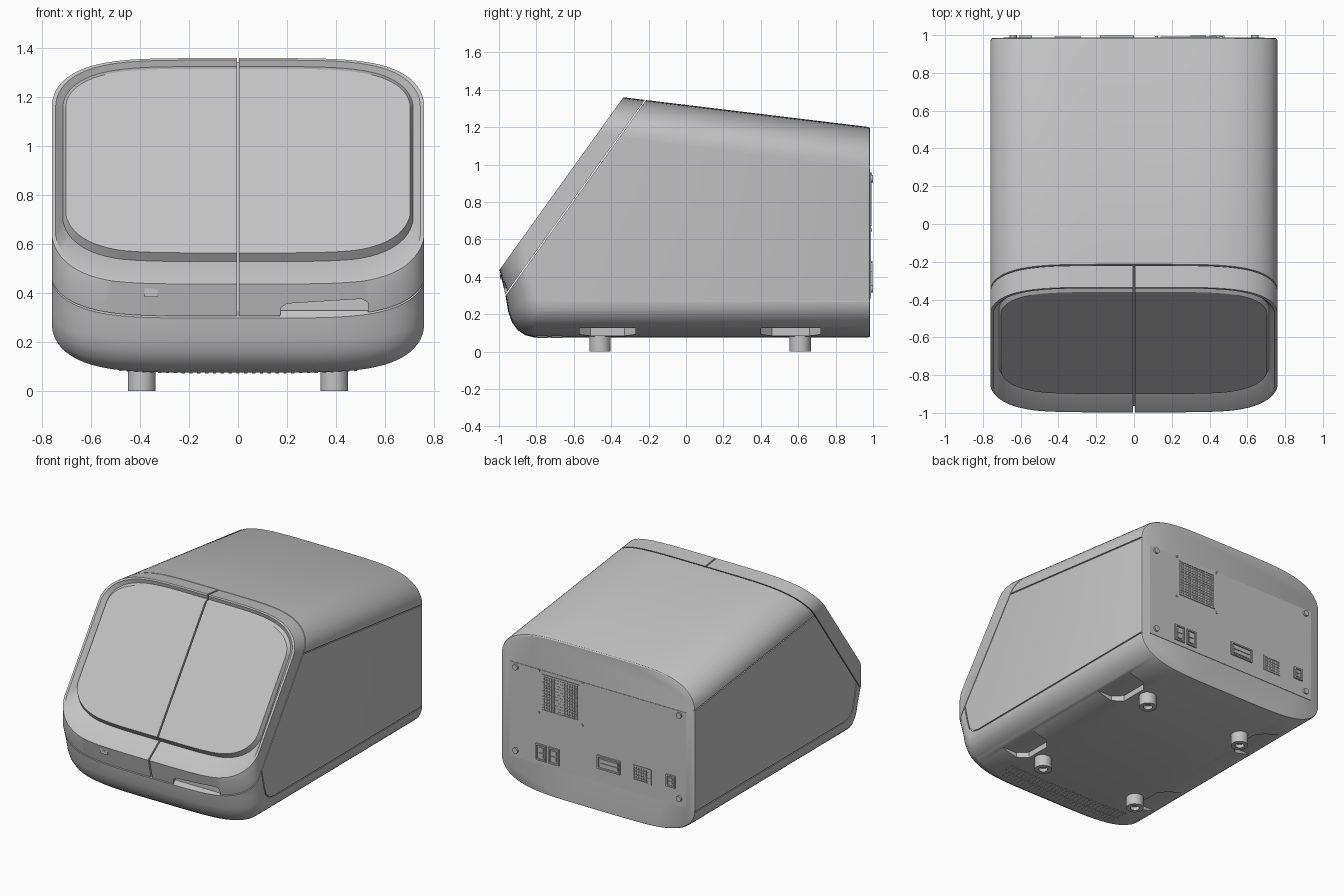
import bpy, bmesh, math
from mathutils import Vector

cube = bpy.data.objects.get("Cube")
if cube:
    bpy.data.objects.remove(cube, do_unlink=True)

W = 0.76                                  # half width of the housing
SLOPE = 0.121                             # fall of the lid towards the back
U = Vector((0, 0.583, 0.812)).normalized()   # up along the slanted front
N = Vector((0, U.z, -U.y))                # into the slanted front
FRONT = Vector((0, -0.995, 0.44))
SEAM = Vector((0, -0.22, 1.34))
parts = []

grey = bpy.data.materials.new("light grey")
grey.use_nodes = True
grey.diffuse_color = (0.55, 0.55, 0.55, 1)
grey.node_tree.nodes["Principled BSDF"].inputs["Base Color"].default_value = (0.55, 0.55, 0.55, 1)


def bow(x, depth):
    t = min(abs(x) / W, 1)
    return depth * (1 - math.sqrt(1 - t ** 5))


def add(name, bm):
    bmesh.ops.recalc_face_normals(bm, faces=bm.faces)
    me = bpy.data.meshes.new(name)
    bm.to_mesh(me)
    bm.free()
    ob = bpy.data.objects.new(name, me)
    bpy.context.collection.objects.link(ob)
    parts.append(ob)
    return ob


def loft(name, rings):
    """Closed solid through rings of equal length."""
    bm = bmesh.new()
    rows = [[bm.verts.new(p) for p in r] for r in rings]
    n = len(rows[0])
    for a, b in zip(rows, rows[1:]):
        for i in range(n):
            j = (i + 1) % n
            bm.faces.new((a[i], a[j], b[j], b[i]))
    bm.faces.new(rows[0])
    bm.faces.new(rows[-1])
    return add(name, bm)


def box(name, x, y, z):
    return loft(name, [[(a, y[0], z[0]), (a, y[1], z[0]), (a, y[1], z[1]), (a, y[0], z[1])] for a in x])


def cylinder(name, centre, radius, depth, along_y=False):
    bm = bmesh.new()
    bmesh.ops.create_cone(bm, cap_ends=True, segments=32, radius1=radius, radius2=radius, depth=depth)
    if along_y:
        for v in bm.verts:
            v.co = (v.co.x, v.co.z, v.co.y)
    bmesh.ops.translate(bm, verts=bm.verts, vec=centre)
    return add(name, bm)


def boolean(ob, tool, op='DIFFERENCE'):
    mod = ob.modifiers.new("cut", 'BOOLEAN')
    mod.operation, mod.object, mod.solver = op, tool, 'EXACT'
    bpy.context.view_layer.update()
    me = bpy.data.meshes.new_from_object(ob.evaluated_get(bpy.context.evaluated_depsgraph_get()))
    ob.modifiers.clear()
    ob.data = me
    parts.remove(tool)
    bpy.data.objects.remove(tool, do_unlink=True)


def slice_off(bm, co, no):
    """Remove everything on the normal side and close the cut."""
    geom = bm.verts[:] + bm.edges[:] + bm.faces[:]
    cut = bmesh.ops.bisect_plane(bm, geom=geom, dist=1e-5, plane_co=co, plane_no=no, clear_outer=True)["geom_cut"]
    edges = [e for e in cut if isinstance(e, bmesh.types.BMEdge)]
    return bmesh.ops.holes_fill(bm, edges=edges, sides=0)["faces"]


# Housing: bowed section running front to back, with a sloping lid
xs = [W * math.sin(math.pi * (i / 48 - 0.5)) for i in range(49)]


def section(y, k=1.0):
    drop = SLOPE * (y + 0.34)
    pts = [(x, 1.36 - bow(x, 0.21) - drop) for x in xs]
    pts += [(x, 0.075 + bow(x, 0.195)) for x in reversed(xs)]
    return [(x * k, y, 0.65 + (z - 0.65) * k) for x, z in pts]


body = loft("body", [section(-1.2), section(0.97), section(0.981, 0.994), section(0.985, 0.984)])

# Nose shape: side profile that curves back towards both sides
nose = [(-1.0, 1.8), (-1.0, 0.45), (-0.965, 0.3), (-0.95, 0.21), (-0.93, 0.155), (-0.9, 0.115),
        (-0.86, 0.088), (-0.8, 0.073), (-0.7, 0.05), (1.5, 0.05), (1.5, 1.8)]
rings = []
for x in [-0.9] + [x * 1.003 for x in xs] + [0.9]:
    rings.append([(x, y + (bow(x / 1.003, 0.16) if y < 1 else 0),
                   z + bow(x / 1.003, 0.17) * max(0, 1 - (z - 0.05) / 0.4)) for y, z in nose])
boolean(body, loft("nose_tool", rings), 'INTERSECT')

# Slanted front: dished rim, valley and raised screen
bm = bmesh.new()
bm.from_mesh(body.data)
bmesh.ops.remove_doubles(bm, verts=bm.verts, dist=1e-5)
face = max(slice_off(bm, FRONT, -N), key=lambda f: f.calc_area())
heights = [(v.co - FRONT).dot(U) for v in face.verts]
low, high = min(heights), max(heights)
for up, down, half, deep_low, deep_high in [(0.012, 0.01, 0.745, 0.0, 0.0),
                                            (0.145, 0.028, 0.715, 0.045, 0.02),
                                            (0.16, 0.05, 0.703, 0.005, 0.005)]:
    bmesh.ops.inset_individual(bm, faces=[face], thickness=0, depth=0)
    hs = [(v.co - FRONT).dot(U) for v in face.verts]
    lo, hi, wide = min(hs), max(hs), max(v.co.x for v in face.verts)
    for v, h in zip(list(face.verts), hs):
        t = (h - lo) / (hi - lo)
        p = FRONT + U * (low + up + t * (high - down - low - up)) + N * (deep_low + t * (deep_high - deep_low))
        p.x = v.co.x * half / wide
        v.co = p
bmesh.ops.recalc_face_normals(bm, faces=bm.faces)

# Split into a rear shell and two front doors
shell_bm = bm.copy()
slice_off(shell_bm, SEAM + N * 0.003, -N)
shell = add("shell", shell_bm)
doors = []
for side, name in ((1, "left_door"), (-1, "right_door")):
    door = bm.copy()
    slice_off(door, SEAM - N * 0.003, N)
    slice_off(door, (side * 0.005, 0, 0), (-side, 0, 0))
    doors.append(add(name, door))
bm.free()
parts.remove(body)
bpy.data.objects.remove(body, do_unlink=True)

# Card slot in the left door
slot = [(0.17, 0.28), (0.53, 0.3), (0.53, 0.362), (0.505, 0.376), (0.2, 0.357), (0.175, 0.34)]
boolean(doors[0], loft("slot_tool", [[(x, y, z) for x, z in slot] for y in (-1.1, -0.95)]))

# Button on the right door
box("button_frame", (-0.382, -0.328), (-0.991, -0.97), (0.384, 0.42))
box("button", (-0.372, -0.338), (-0.995, -0.97), (0.393, 0.411))


# Side panel seams
def groove(points, side):
    pts = [Vector(p) for p in points]
    a, b = [], []
    for i, p in enumerate(pts):
        d = (pts[min(i + 1, len(pts) - 1)] - pts[max(i - 1, 0)]).normalized()
        off = Vector((-d.y, d.x)) * 0.004
        a.append(p + off)
        b.append(p - off)
    loop = a + b[::-1]
    boolean(shell, loft("groove_tool", [[(side * x, p.x, p.y) for p in loop] for x in (0.752, 0.8)]))


for side in (1, -1):
    groove([(y, 1.147 - SLOPE * (y + 0.34)) for y in (-0.5, 1.1)], side)
    groove([(1.1, 0.268), (-0.69, 0.268), (-0.74, 0.28), (-0.775, 0.315), (-0.795, 0.38), (-0.815, 0.47),
            (-0.84, 0.56)], side)
    # Finger recesses under the edges
    for y in ((-0.57, -0.27), (0.4, 0.72)):
        outline = [(0.47, y[0] + 0.06), (0.53, y[0]), (0.71, y[0]), (0.71, y[1]), (0.53, y[1]), (0.47, y[1] - 0.06)]
        boolean(shell, loft("recess_tool", [[(side * a, b, z) for a, b in outline] for z in (0, 0.125)]))
    # Hollow feet
    for y, end in ((-0.46, "front"), (0.61, "rear")):
        foot = cylinder(end + "_foot", (side * 0.393, y, 0.055), 0.057, 0.11)
        boolean(foot, cylinder("foot_tool", (side * 0.393, y, 0), 0.03, 0.05))

# Back plate with corner screws
BACK = 0.988
box("back_plate", (-0.69, 0.69), (0.97, BACK), (0.285, 0.955))
for x in (-0.64, 0.64):
    for z in (0.335, 0.925):
        cylinder("plate_screw", (x, 0.99, z), 0.02, 0.02, True)


def frame(name, x, z, top, t=0.01):
    """Four raised strips around a rectangle."""
    for zz in ((z[0], z[0] + t), (z[1] - t, z[1])):
        box(name, x, (0.98, top), zz)
    for xx in ((x[0], x[0] + t), (x[1] - t, x[1])):
        box(name, xx, (0.98, top), (z[0] + t, z[1] - t))


def grille(name, x, z, step):
    frame(name + "_frame", x, z, BACK + 0.005)
    for k in range(1, round((x[1] - x[0]) / step)):
        c = x[0] + k * step
        box(name + "_bar", (c - 0.003, c + 0.003), (0.98, BACK + 0.004), z)
    for k in range(1, round((z[1] - z[0]) / step)):
        c = z[0] + k * step
        box(name + "_bar", x, (0.98, BACK + 0.003), (c - 0.003, c + 0.003))


# Vents and sockets on the back
grille("fan_vent", (0.14, 0.44), (0.67, 0.93), 0.02)
grille("small_vent", (-0.42, -0.28), (0.37, 0.48), 0.02)
for x in (0.12, 0.46):
    for z in (0.65, 0.95):
        cylinder("fan_screw", (x, 0.988, z), 0.008, 0.012, True)
for name, x, z in (("data_socket", (0.4, 0.48), (0.315, 0.43)), ("network_socket", (0.3, 0.38), (0.315, 0.43)),
                   ("power_inlet", (-0.18, 0.0), (0.38, 0.475)), ("side_port", (-0.61, -0.54), (0.4, 0.485))):
    frame(name + "_frame", x, z, BACK + 0.01)
    mid = (z[0] + z[1]) / 2
    box(name, (x[0] + 0.022, x[1] - 0.022), (0.98, BACK + 0.006), (z[0] + 0.022, mid - 0.004))
    box(name, (x[0] + 0.022, x[1] - 0.022), (0.98, BACK + 0.006), (mid + 0.004, z[1] - 0.022))

# Air slits under the nose
for y in (-0.77, -0.69):
    for i in range(31):
        x = (i - 15) * 0.032
        z = 0.075 + bow(x, 0.195)
        box("air_slit", (x - 0.007, x + 0.007), (y - 0.03, y + 0.03), (z - 0.003, z + 0.004))

# Finish: one colour, smooth curves with crisp edges
bpy.ops.object.select_all(action='DESELECT')
for ob in parts:
    ob.data.materials.clear()
    ob.data.materials.append(grey)
    ob.select_set(True)
bpy.context.view_layer.objects.active = shell
bpy.ops.object.shade_smooth_by_angle(angle=math.radians(30))
